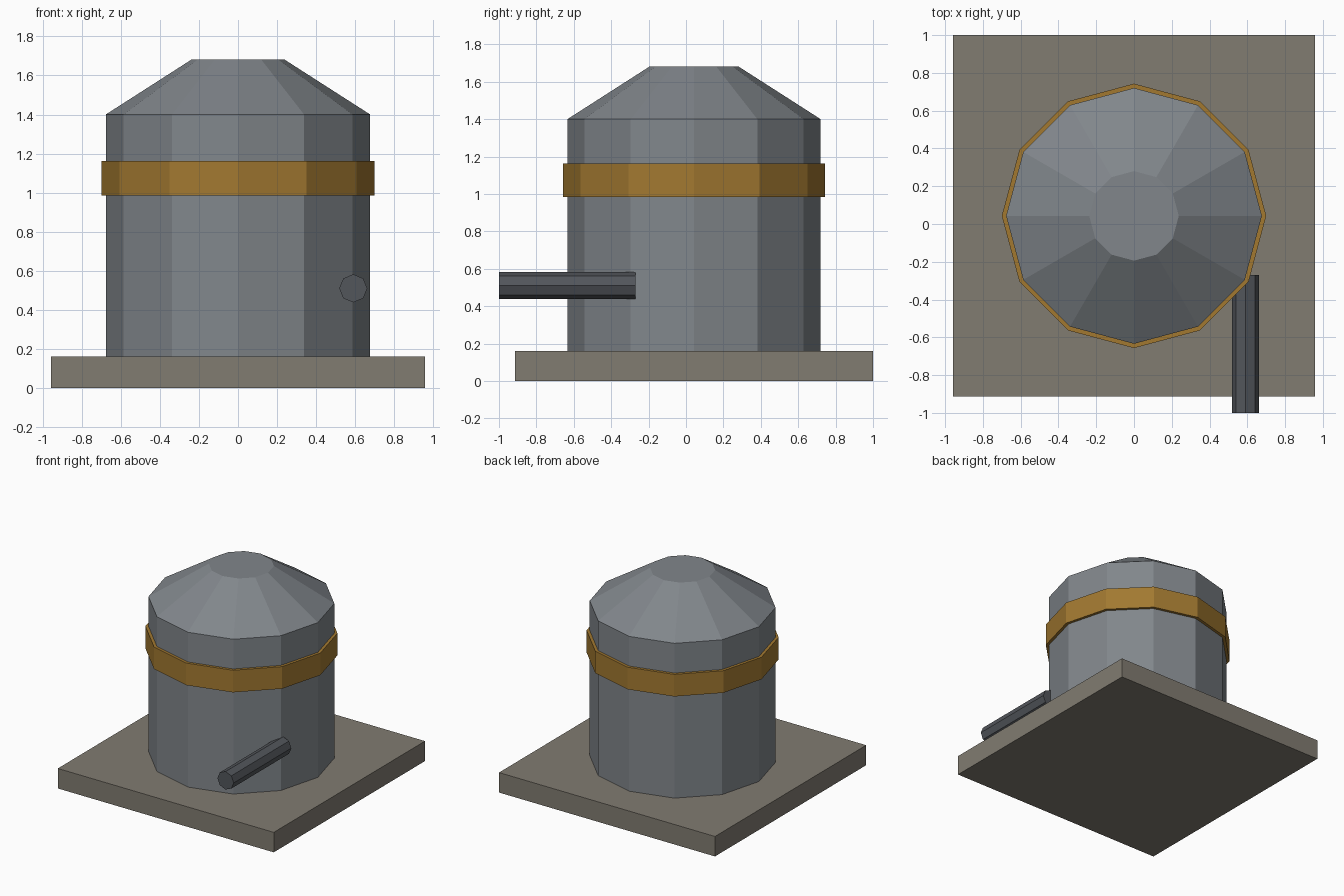
import bpy, math

if "Cube" in bpy.data.objects:
    bpy.data.objects.remove(bpy.data.objects["Cube"])

CY = 0.043  # tank and base share this y centre


def material(name, rgb):
    m = bpy.data.materials.new(name)
    m.diffuse_color = (*rgb, 1)
    m.use_nodes = True
    m.node_tree.nodes["Principled BSDF"].inputs["Base Color"].default_value = m.diffuse_color
    return m


STEEL = material("steel", (0.22, 0.24, 0.26))
STONE = material("stone", (0.22, 0.20, 0.165))
BRASS = material("brass", (0.36, 0.19, 0.03))
DARK = material("dark_metal", (0.085, 0.093, 0.105))


def prism(name, sides, r1, r2, length, loc, mat, rot=(0, 0, 0), turn=0):
    """Flat-shaded cylinder or cone frustum."""
    bpy.ops.mesh.primitive_cone_add(vertices=sides, radius1=r1, radius2=r2,
                                    depth=length, location=loc, rotation=rot)
    ob = bpy.context.object
    ob.name = name
    ob.data.materials.append(mat)
    return ob


def upright(name, r1, r2, z0, z1, mat):
    """Twelve-sided section standing on the tank axis."""
    return prism(name, 12, r1, r2, z1 - z0, (0, CY, (z0 + z1) / 2), mat)


# Square base slab
bpy.ops.mesh.primitive_cube_add(size=1, location=(0, CY, 0.08))
base = bpy.context.object
base.name = "base_slab"
base.scale = (1.914, 1.914, 0.16)
base.data.materials.append(STONE)

# Tank body, sloped roof and band
upright("tank_body", 0.677, 0.677, 0.16, 1.40, STEEL)
upright("tank_roof", 0.677, 0.237, 1.40, 1.682, STEEL)
upright("tank_band", 0.70, 0.70, 0.985, 1.162, BRASS)

# Outlet pipe pointing to the front
prism("outlet_pipe", 8, 0.072, 0.072, 0.73, (0.59, -0.635, 0.51), DARK,
      rot=(math.pi / 2, 0, 0))
